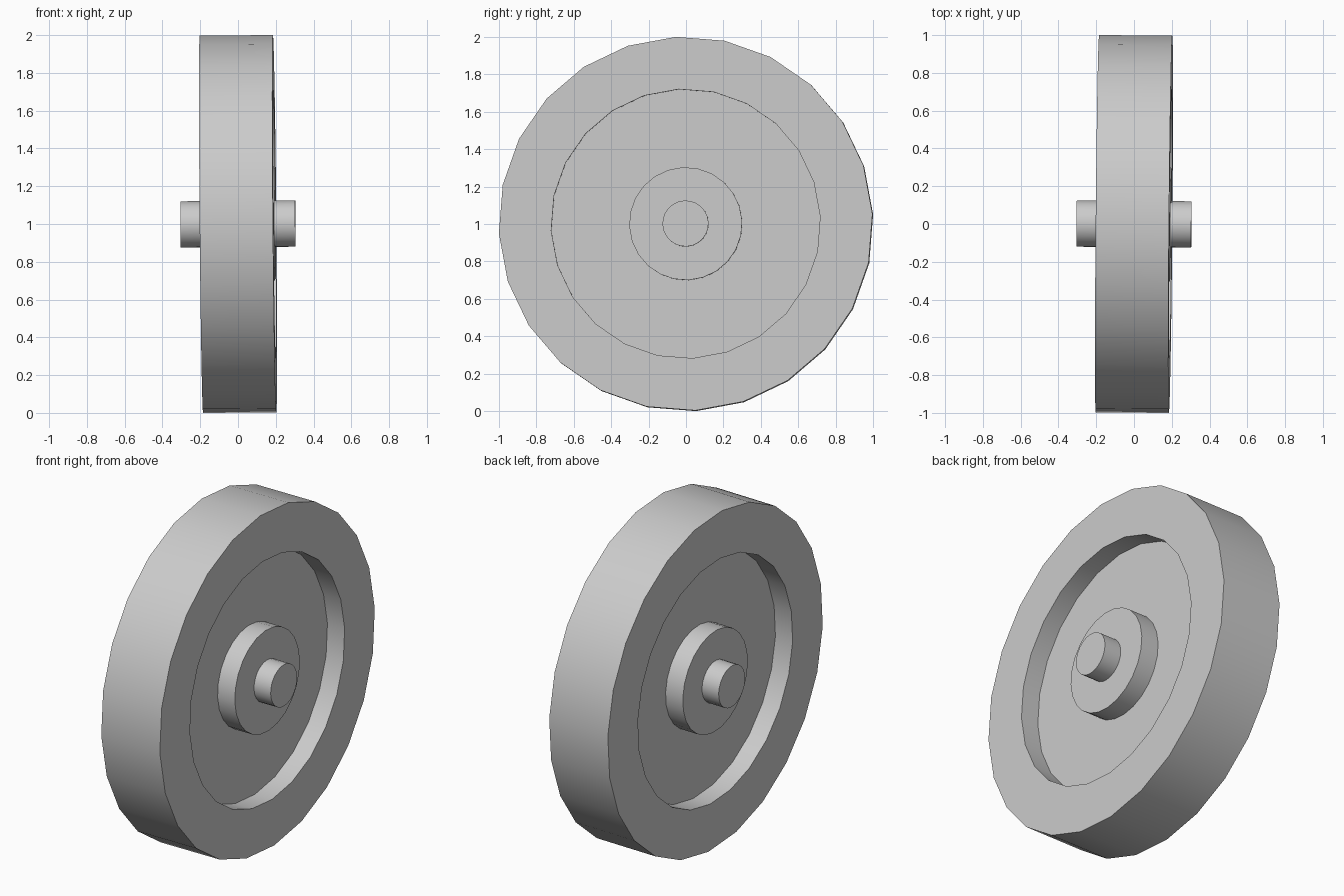
import bpy, bmesh, math
from mathutils import Matrix, Vector

cube = bpy.data.objects.get("Cube")
if cube:
    bpy.data.objects.remove(cube, do_unlink=True)

SIDES = 24
HALF_WIDTH = 0.194
FLOOR = 0.08
RIM_R, RECESS_R, HUB_R, AXLE_R = 1.0, 0.72, 0.302, 0.123

grey = bpy.data.materials.new("plain grey")
grey.use_nodes = True
colour = (0.6, 0.6, 0.6, 1)
grey.diffuse_color = colour
grey.node_tree.nodes["Principled BSDF"].inputs["Base Color"].default_value = colour

# The whole wheel leans very slightly off the x axis
axis = Vector((1, -0.009, 0.009))
lean = Vector((1, 0, 0)).rotation_difference(axis).to_matrix().to_4x4()
placing = Matrix.Translation((0, 0, 1)) @ lean @ Matrix.Rotation(math.radians(3), 4, 'X')


def turned_part(name, profile):
    """Spin a profile of (x, radius) points about x; close both ends with caps."""
    bm = bmesh.new()
    rings = []
    for x, r in profile:
        rings.append([bm.verts.new((x, r * math.cos(a), r * math.sin(a)))
                      for a in (math.tau * i / SIDES for i in range(SIDES))])
    for a, b in zip(rings, rings[1:]):
        for i in range(SIDES):
            j = (i + 1) % SIDES
            bm.faces.new((a[i], a[j], b[j], b[i]))
    bm.faces.new(rings[0])
    bm.faces.new(rings[-1])
    bmesh.ops.recalc_face_normals(bm, faces=bm.faces[:])
    bm.transform(placing)
    mesh = bpy.data.meshes.new(name)
    bm.to_mesh(mesh)
    bm.free()
    mesh.materials.append(grey)
    obj = bpy.data.objects.new(name, mesh)
    bpy.context.collection.objects.link(obj)
    bpy.ops.object.select_all(action='DESELECT')
    obj.select_set(True)
    bpy.context.view_layer.objects.active = obj
    bpy.ops.object.shade_smooth_by_angle(angle=math.radians(30))
    return obj


# Wheel: hub face, recessed web and rim, mirrored to the other side
half = [(HALF_WIDTH, HUB_R), (FLOOR, HUB_R), (FLOOR, RECESS_R),
        (HALF_WIDTH, RECESS_R), (HALF_WIDTH, RIM_R)]
turned_part("wheel", half + [(-x, r) for x, r in reversed(half)])

# Axle stubs on both sides
for side, name in ((1, "left_axle_stub"), (-1, "right_axle_stub")):
    turned_part(name, [(side * HALF_WIDTH, AXLE_R), (side * 0.304, AXLE_R)])
